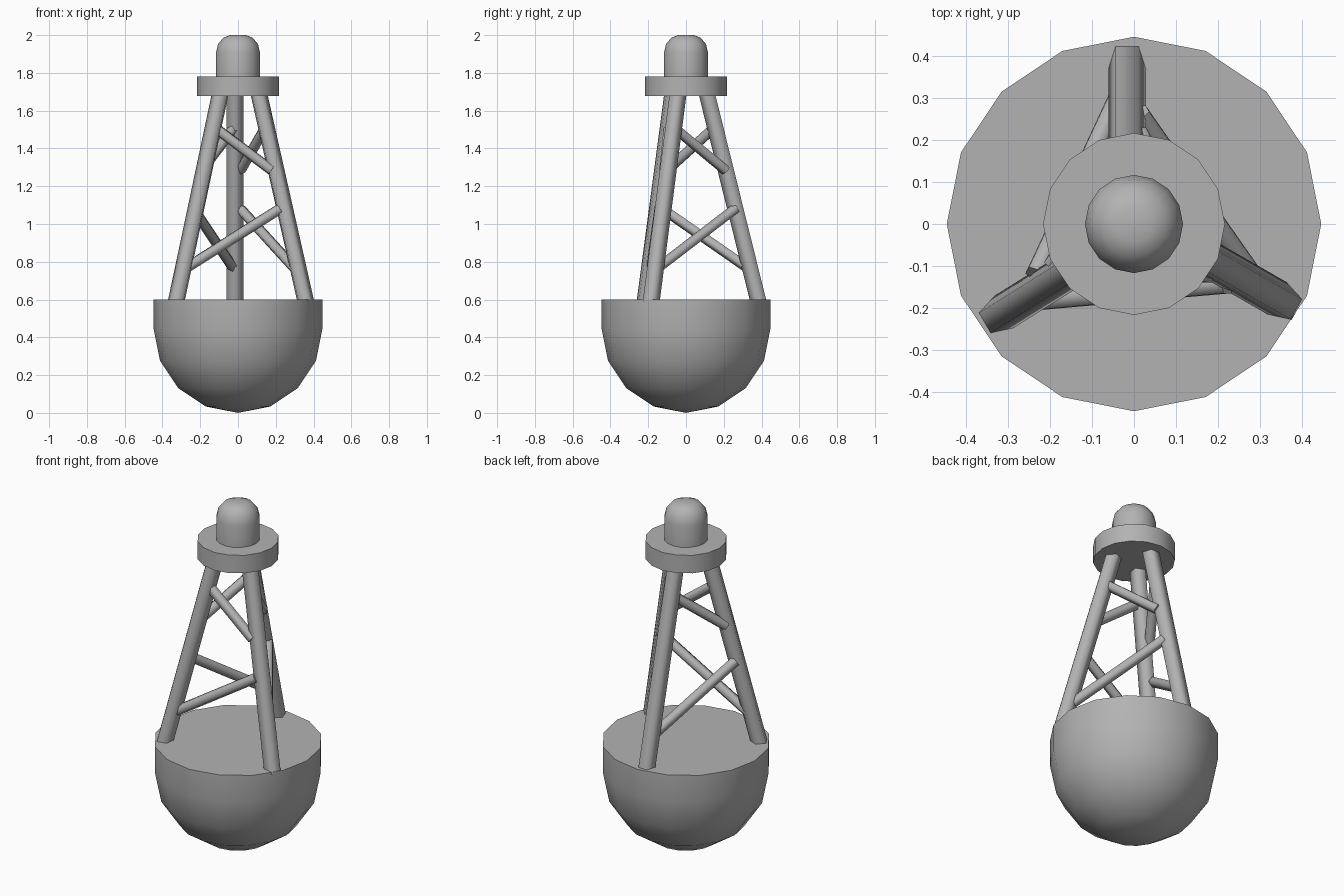
import bpy, bmesh
from math import sin, cos, pi, radians
from mathutils import Vector

if "Cube" in bpy.data.objects:
    bpy.data.objects.remove(bpy.data.objects["Cube"])

grey = bpy.data.materials.new("dark_grey")
grey.diffuse_color = (0.45, 0.45, 0.45, 1)
grey.use_nodes = True
grey.node_tree.nodes["Principled BSDF"].inputs["Base Color"].default_value = grey.diffuse_color


def finish(name, bm, angle):
    bmesh.ops.recalc_face_normals(bm, faces=bm.faces)
    me = bpy.data.meshes.new(name)
    bm.to_mesh(me)
    bm.free()
    me.materials.append(grey)
    ob = bpy.data.objects.new(name, me)
    bpy.context.collection.objects.link(ob)
    bpy.ops.object.select_all(action='DESELECT')
    bpy.context.view_layer.objects.active = ob
    ob.select_set(True)
    bpy.ops.object.shade_smooth_by_angle(angle=radians(angle))
    return ob


def lathe(name, profile, sides=16):
    """Closed solid of revolution; zero radius makes a pole, open ends are capped."""
    bm = bmesh.new()
    rings = []
    for r, z in profile:
        n = 1 if r < 1e-5 else sides
        rings.append([bm.verts.new((r * cos(2 * pi * i / sides), r * sin(2 * pi * i / sides), z))
                      for i in range(n)])
    for a, b in zip(rings, rings[1:]):
        for i in range(sides):
            j = (i + 1) % sides
            quad = [a[i % len(a)], a[j % len(a)], b[j % len(b)], b[i % len(b)]]
            bm.faces.new(list(dict.fromkeys(quad)))
    for ring in (rings[0], rings[-1]):
        if len(ring) > 2:
            bm.faces.new(ring)
    return finish(name, bm, 35)


def tube(name, p, q, r, outward, sides=5):
    """Five-sided bar from p to q with one flat facing outward."""
    axis = (q - p).normalized()
    u = (outward - axis * outward.dot(axis)).normalized()
    v = axis.cross(u)
    bm = bmesh.new()
    ends = [[bm.verts.new(c + r * (u * cos(t) + v * sin(t)))
             for t in (pi / sides + 2 * pi * i / sides for i in range(sides))] for c in (p, q)]
    for i in range(sides):
        j = (i + 1) % sides
        bm.faces.new((ends[0][i], ends[0][j], ends[1][j], ends[1][i]))
    bm.faces.new(ends[0])
    bm.faces.new(ends[1])
    return finish(name, bm, 80)


# Float hull: half sphere with a short straight rim
R, C = 0.447, 0.447
lathe("float_hull", [(R * sin(i * pi / 8), C - R * cos(i * pi / 8)) for i in range(5)] + [(R, 0.601)])

# Lamp platform and lamp with a rounded top
lathe("lamp_platform", [(0.217, 1.677), (0.217, 1.782)])
lathe("lamp_dome", [(0.117, 1.775), (0.117, 1.905), (0.106, 1.952), (0.078, 1.986), (0.042, 2.0), (0, 2.0)])


def on_leg(az, z, inset=0.0):
    d = 0.385 - 0.248 * (z - 0.6) - inset
    return Vector((d * cos(az), d * sin(az), z))


# Three legs with zigzag braces, repeated around the axis
foot_nudge = [(0.003, -0.01, 0), (0.012, -0.006, 0), (0, 0, 0)]
for k in range(3):
    a = radians(210 + 120 * k)
    b = a + radians(120)
    radial = Vector((cos(a), sin(a), 0))
    tangent = Vector((-sin(a), cos(a), 0)) * 0.0165
    foot = on_leg(a, 0.58) + tangent + Vector(foot_nudge[k])
    tube(f"leg_{k + 1}", foot, on_leg(a, 1.70) + tangent, 0.047, radial)
    out = Vector((cos(a + pi / 3), sin(a + pi / 3), 0))
    off = out * 0.014
    tube(f"lower_brace_{k + 1}", on_leg(a, 0.75) + off, on_leg(b, 1.08, 0.01) + off, 0.029, out)
    tube(f"upper_brace_{k + 1}", on_leg(a, 1.52) + off, on_leg(b, 1.285, 0.01) + off, 0.029, out)
